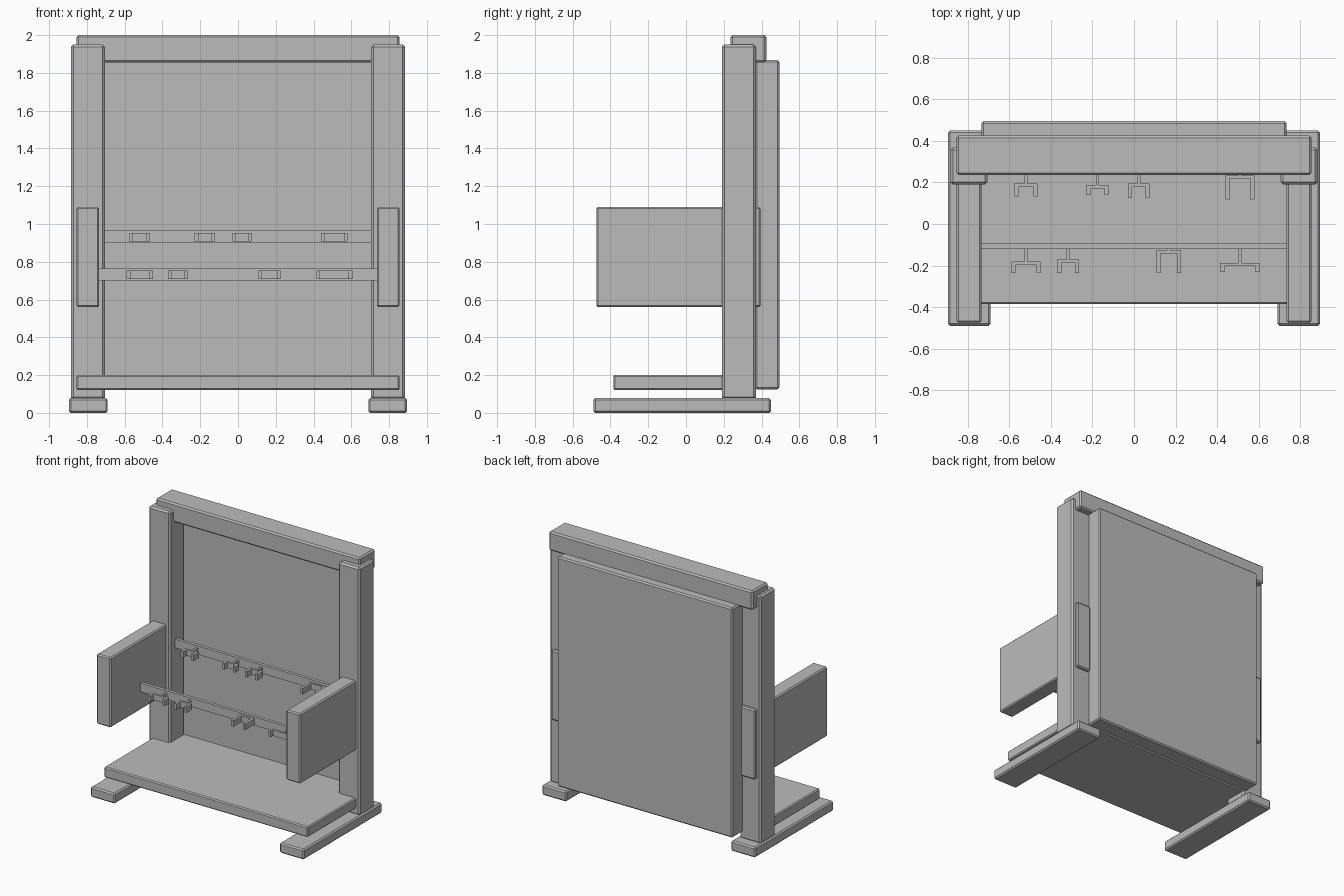
import bpy

if "Cube" in bpy.data.objects:
    bpy.data.objects.remove(bpy.data.objects["Cube"])

grey = bpy.data.materials.new("plain_grey")
grey.diffuse_color = (0.5, 0.5, 0.5, 1)
grey.use_nodes = True
grey.node_tree.nodes["Principled BSDF"].inputs["Base Color"].default_value = grey.diffuse_color


def box(name, x, y, z, bevel=0.0):
    """Box from (min, max) ranges, with optional chamfered edges."""
    bpy.ops.mesh.primitive_cube_add(
        size=1, location=[(a + b) / 2 for a, b in (x, y, z)])
    ob = bpy.context.object
    ob.name = name
    ob.scale = [b - a for a, b in (x, y, z)]
    bpy.ops.object.transform_apply(location=False, rotation=False, scale=True)
    ob.data.materials.append(grey)
    if bevel:
        mod = ob.modifiers.new("chamfer", 'BEVEL')
        mod.width = bevel
        mod.segments = 1
    return ob


def pair(name, x, y, z, bevel):
    """Matching boxes on the left and right."""
    box(name + "_right", x, y, z, bevel)
    box(name + "_left", (-x[1], -x[0]), y, z, bevel)


# Frame
pair("foot", (0.69, 0.895), (-0.49, 0.45), (0.0, 0.078), 0.01)
pair("post", (0.705, 0.885), (0.19, 0.37), (0.07, 1.95), 0.013)
pair("side_panel", (0.735, 0.855), (-0.475, 0.395), (0.56, 1.09), 0.009)
box("top_beam", (-0.855, 0.855), (0.235, 0.425), (1.855, 2.0), 0.011)
box("back_panel", (-0.735, 0.735), (0.365, 0.495), (0.125, 1.867), 0.01)
box("bottom_shelf", (-0.855, 0.855), (-0.385, 0.37), (0.12, 0.2), 0.008)

# Tool rails
box("front_rail", (-0.74, 0.74), (-0.12, -0.095), (0.7, 0.765))
box("back_rail", (-0.74, 0.74), (0.25, 0.275), (0.9, 0.965))


def hook(name, x0, x1, rail_y, bar_y, tip_y, z):
    """Stem, crossbar and two prongs."""
    mid, prong, thick = (x0 + x1) / 2, 0.02, 0.016
    box(name + "_stem", (mid - 0.008, mid + 0.008), (bar_y - 0.004, rail_y + 0.005),
        (z[0] + 0.005, z[1] - 0.005))
    box(name + "_bar", (x0, x1), (bar_y - thick, bar_y), z)
    for side, x in (("left", x0), ("right", x1 - prong)):
        box(f"{name}_prong_{side}", (x, x + prong), (tip_y, bar_y - thick + 0.002), z)


# Hooks: left, right, bar back, prong tip
front_hooks = [(-0.59, -0.45, -0.181, -0.236), (-0.37, -0.265, -0.17, -0.236),
               (0.108, 0.226, -0.125, -0.236), (0.415, 0.605, -0.187, -0.23)]
back_hooks = [(-0.575, -0.465, 0.194, 0.132), (-0.23, -0.122, 0.188, 0.14),
              (-0.03, 0.075, 0.194, 0.125), (0.44, 0.58, 0.234, 0.118)]
for i, (x0, x1, bar, tip) in enumerate(front_hooks, 1):
    hook(f"front_hook_{i}", x0, x1, -0.12, bar, tip, (0.71, 0.755))
for i, (x0, x1, bar, tip) in enumerate(back_hooks, 1):
    hook(f"back_hook_{i}", x0, x1, 0.25, bar, tip, (0.908, 0.953))
